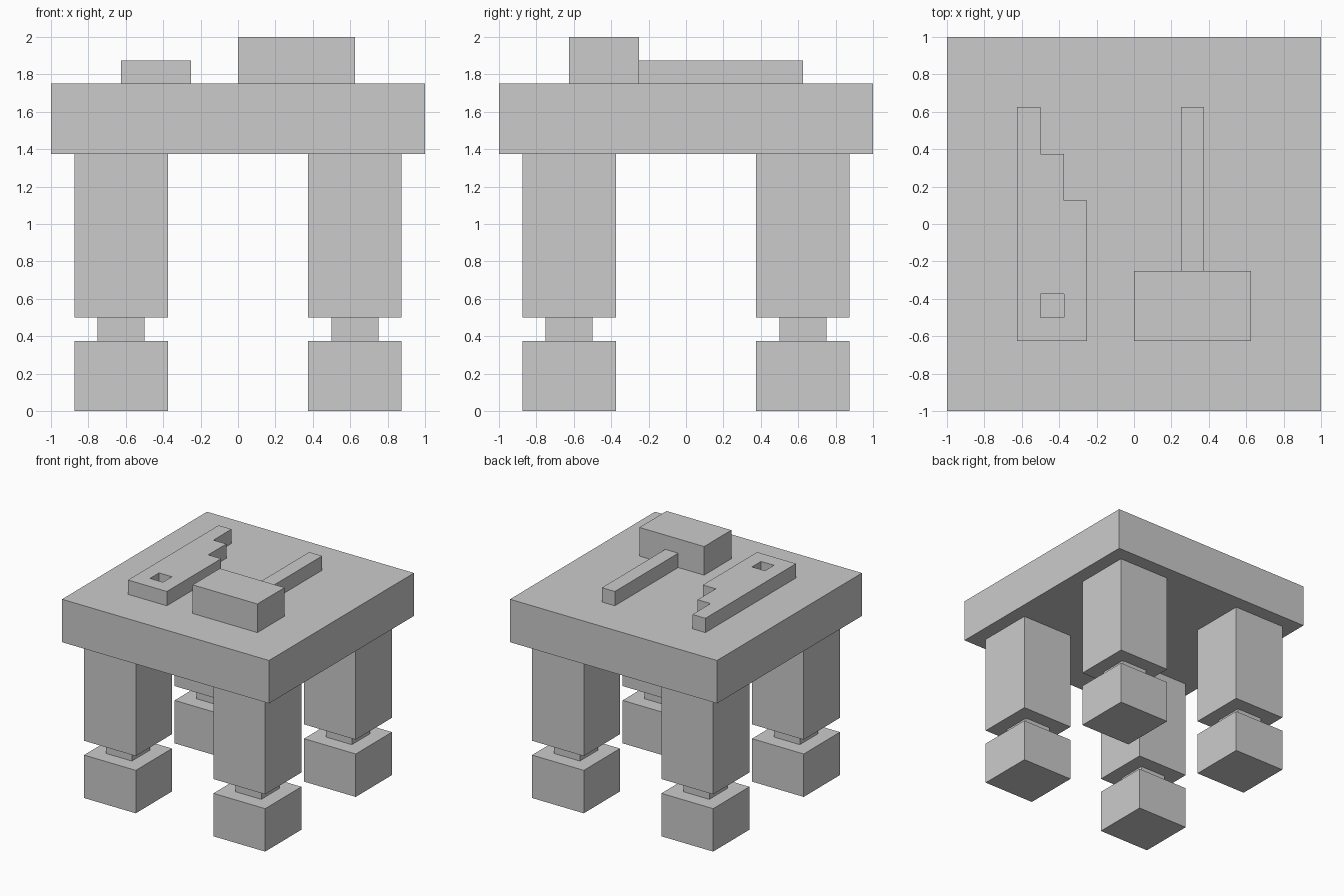
import bpy
import bmesh

if "Cube" in bpy.data.objects:
    bpy.data.objects.remove(bpy.data.objects["Cube"])


def mesh_object(name, bm):
    bmesh.ops.recalc_face_normals(bm, faces=bm.faces[:])
    mesh = bpy.data.meshes.new(name)
    bm.to_mesh(mesh)
    bm.free()
    obj = bpy.data.objects.new(name, mesh)
    bpy.context.collection.objects.link(obj)
    return obj


def prism(name, outline, z0, z1):
    """Extrude a closed xy outline from z0 to z1."""
    bm = bmesh.new()
    face = bm.faces.new([bm.verts.new((x, y, z0)) for x, y in outline])
    top = bmesh.ops.extrude_face_region(bm, geom=[face])["geom"]
    verts = [g for g in top if isinstance(g, bmesh.types.BMVert)]
    bmesh.ops.translate(bm, vec=(0, 0, z1 - z0), verts=verts)
    # keep the bottom cap so the solid is closed
    if len(bm.faces) == len(outline) + 1:
        bm.faces.new([v for v in bm.verts if v not in verts])
    return mesh_object(name, bm)


def box(name, x0, x1, y0, y1, z0, z1):
    return prism(name, [(x0, y0), (x1, y0), (x1, y1), (x0, y1)], z0, z1)


def square_stack(name, cx, cy, levels):
    """One closed solid through square rings given as (half width, z)."""
    bm = bmesh.new()
    rings = [[bm.verts.new((cx + sx * h, cy + sy * h, z))
              for sx, sy in ((-1, -1), (1, -1), (1, 1), (-1, 1))]
             for h, z in levels]
    for a, b in zip(rings, rings[1:]):
        for i in range(4):
            j = (i + 1) % 4
            bm.faces.new((a[i], a[j], b[j], b[i]))
    bm.faces.new(rings[0][::-1])
    bm.faces.new(rings[-1])
    return mesh_object(name, bm)


# Table top
box("table_top", -1, 1, -1, 1, 1.375, 1.75)

# Four legs: block foot, narrow neck, tall post
LEG = [(0.25, 0), (0.25, 0.375), (0.125, 0.375),
       (0.125, 0.5), (0.25, 0.5), (0.25, 1.375)]
for side, sx in (("left", -1), ("right", 1)):
    for end, sy in (("front", -1), ("back", 1)):
        square_stack(f"{end}_{side}_leg", sx * 0.625, sy * 0.625, LEG)

# Cleaver with stepped edge and a square hanging hole
cleaver = prism("cleaver", [
    (-0.625, -0.625), (-0.25, -0.625), (-0.25, 0.125), (-0.375, 0.125),
    (-0.375, 0.375), (-0.5, 0.375), (-0.5, 0.625), (-0.625, 0.625)], 1.75, 1.875)
cutter = box("hole_cutter", -0.5, -0.375, -0.5, -0.375, 1.7, 1.95)
cutter.hide_render = True
cutter.display_type = 'WIRE'
hole = cleaver.modifiers.new("hole", 'BOOLEAN')
hole.operation = 'DIFFERENCE'
hole.solver = 'EXACT'
hole.object = cutter

# Mallet: block head and thin handle
box("mallet_head", 0, 0.625, -0.625, -0.25, 1.75, 2)
box("mallet_handle", 0.25, 0.375, -0.25, 0.625, 1.75, 1.875)
